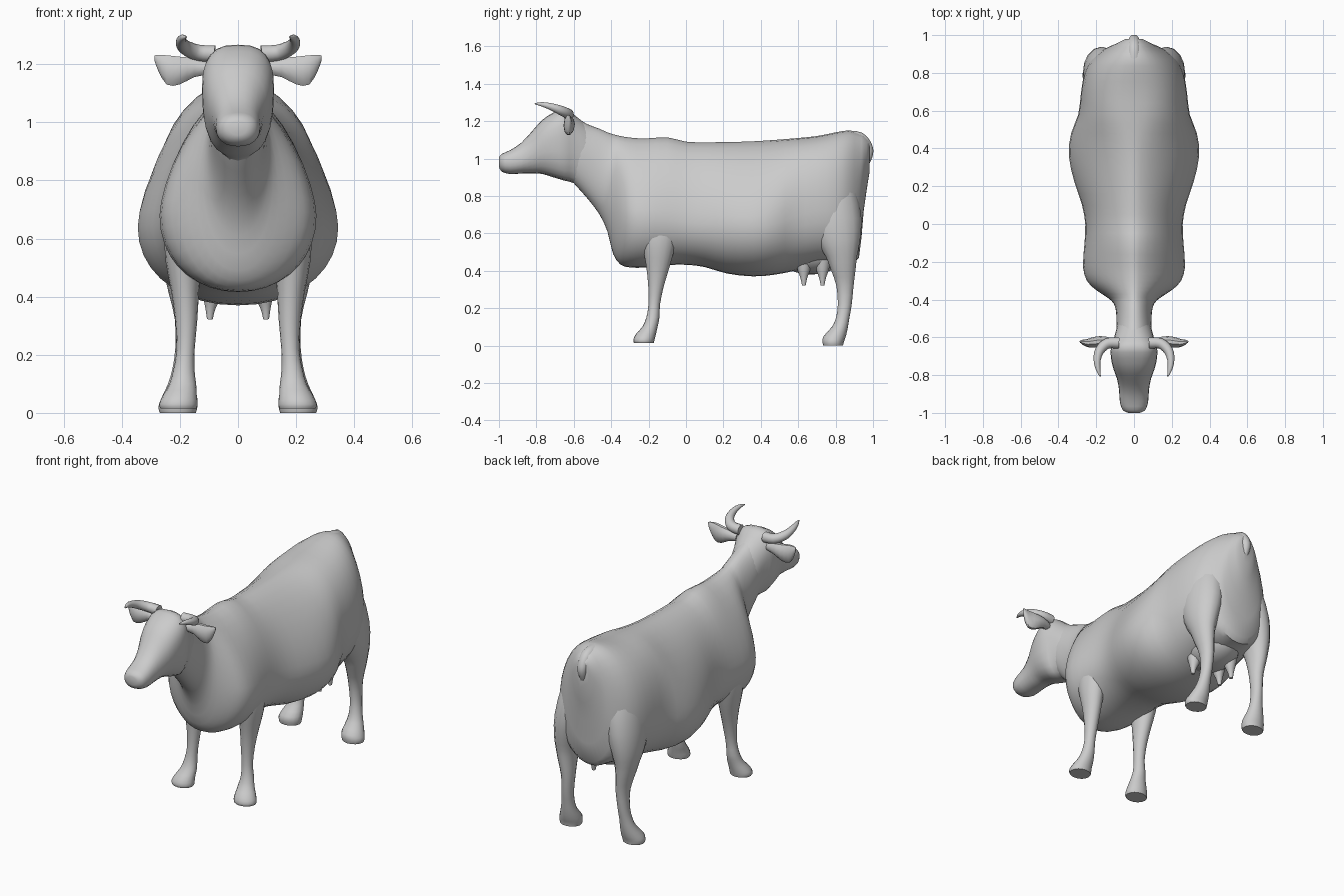
import bpy, bmesh, math
from mathutils import Vector


def finish(ob, mirror=False, angle=40):
    if mirror:
        ob.modifiers.new("mirror", 'MIRROR')
    bpy.ops.object.select_all(action='DESELECT')
    ob.select_set(True)
    bpy.context.view_layer.objects.active = ob
    bpy.ops.object.shade_smooth_by_angle(angle=math.radians(angle))


def spline(rows, k):
    # Catmull-Rom through the rows of section values
    out = []
    for i in range(len(rows) - 1):
        a, b, c, d = (rows[max(0, min(len(rows) - 1, j))] for j in range(i - 1, i + 3))
        for s in range(k):
            t = s / k
            out.append([0.5 * (2 * q + (r - p) * t + (2 * p - 5 * q + 4 * r - u) * t * t
                               + (3 * q - p - 3 * r + u) * t ** 3)
                        for p, q, r, u in zip(a, b, c, d)])
    return out + [list(rows[-1])]


def power(v, e):
    return math.copysign(abs(v) ** (2 / e), v)


# Section shapes: upright (along y), level (along z), side (along x)
def upright(r, c, s):
    y, low, mid, top, w, e = r
    if s < 0:
        e = max(e, 2.1)
    return (w * power(c, e), y, mid + (top - mid if s > 0 else mid - low) * power(s, e))


def level(r, c, s):
    z, x, y, rx, ry = r
    return (x + rx * c, y + ry * s, z)


def side(r, c, s):
    x, y, z, ry, rz = r
    return (x, y + ry * c, z + rz * s)


def loft(name, rows, shape, seg=16, k=2, mirror=False):
    bm = bmesh.new()
    rings = []
    for r in spline(rows, k):
        rings.append([bm.verts.new(shape(r, math.cos(2 * math.pi * i / seg),
                                         math.sin(2 * math.pi * i / seg))) for i in range(seg)])
    for a, b in zip(rings, rings[1:]):
        for i in range(seg):
            j = (i + 1) % seg
            bm.faces.new((a[i], a[j], b[j], b[i]))
    bm.faces.new(rings[0])
    bm.faces.new(rings[-1])
    bmesh.ops.recalc_face_normals(bm, faces=bm.faces)
    me = bpy.data.meshes.new(name)
    bm.to_mesh(me)
    bm.free()
    ob = bpy.data.objects.new(name, me)
    bpy.context.collection.objects.link(ob)
    finish(ob, mirror)
    return ob


def tube(name, pts, mirror=False):
    # Tapered tube along points (x, y, z, radius), rings square to the path
    path = spline(pts, 3)
    frames = []
    for i, p in enumerate(path):
        t = Vector(path[min(i + 1, len(path) - 1)][:3]) - Vector(path[max(i - 1, 0)][:3])
        up = Vector((0, 0, 1)) if abs(t.normalized().z) < 0.8 else Vector((1, 0, 0))
        if pts[0][0] == 0:
            up = Vector((1, 0, 0))
        u = t.cross(up).normalized()
        frames.append((Vector(p[:3]), u, t.cross(u).normalized(), p[3]))

    def ring(r, c, s):
        o, u, v, rad = frames[round(r[0])]
        return o + u * rad * c + v * rad * s
    return loft(name, [[i] for i in range(len(path))], ring, 14, 1, mirror)


# Torso and neck: y, bottom, widest height, top, half width, squareness of the top
loft("torso", [
    (-.64, .92, 1.05, 1.19, .07, 2), (-.60, .868, 1.05, 1.222, .092, 2),
    (-.53, .79, 1.01, 1.185, .092, 2), (-.465, .705, .94, 1.16, .095, 2),
    (-.42, .61, .85, 1.14, .108, 2), (-.39, .49, .75, 1.13, .14, 1.8),
    (-.35, .433, .7, 1.12, .20, 1.65), (-.30, .418, .69, 1.112, .25, 1.55),
    (-.22, .417, .68, 1.107, .27, 1.55), (-.1, .43, .67, 1.113, .262, 1.65),
    (0, .432, .66, 1.09, .258, 1.75), (.1, .42, .65, 1.087, .275, 1.7),
    (.22, .385, .645, 1.088, .315, 1.6), (.36, .37, .64, 1.092, .345, 1.6),
    (.48, .38, .65, 1.1, .333, 1.8), (.58, .40, .69, 1.108, .295, 2.2),
    (.7, .43, .72, 1.12, .28, 2.3), (.8, .44, .72, 1.14, .262, 2.2),
    (.87, .445, .72, 1.15, .225, 2.1), (.925, .47, .74, 1.135, .16, 2.1),
    (.95, .72, .93, 1.125, .105, 2), (.98, .92, 1.02, 1.095, .045, 2)], upright, 36)

# Head
loft("head", [
    (-1.0, .955, .98, 1.005, .03, 2), (-.985, .93, .98, 1.025, .06, 2.2),
    (-.94, .917, .98, 1.045, .075, 2.3), (-.88, .92, .99, 1.085, .079, 2.2),
    (-.82, .92, 1.03, 1.15, .09, 2.2), (-.77, .918, 1.08, 1.205, .108, 2.3),
    (-.71, .90, 1.11, 1.245, .122, 2.5), (-.65, .882, 1.12, 1.267, .122, 2.7),
    (-.60, .868, 1.1, 1.235, .105, 2.2), (-.54, .825, 1.05, 1.187, .089, 2),
    (-.48, .78, .98, 1.14, .07, 2)], upright, 24)

# Ears and horns
loft("ear", [
    (.10, -.63, 1.185, .02, .022), (.15, -.622, 1.188, .026, .034),
    (.2, -.625, 1.178, .03, .05), (.245, -.63, 1.18, .022, .053),
    (.275, -.625, 1.205, .012, .028), (.288, -.622, 1.222, .003, .008)], side, 10, 2, True)
tube("horn", [
    (.08, -.63, 1.235, .03), (.14, -.632, 1.24, .028), (.182, -.67, 1.258, .025),
    (.195, -.72, 1.277, .019), (.19, -.77, 1.29, .012), (.178, -.808, 1.293, .003)], True)

# Legs with hooves: z, x, y, half width, half depth
loft("front_leg", [
    (.74, .165, -.13, .06, .10), (.62, .183, -.14, .068, .105), (.52, .187, -.145, .062, .085),
    (.42, .182, -.15, .048, .062),
    (.32, .178, -.16, .038, .042), (.22, .18, -.17, .031, .031), (.15, .186, -.177, .036, .035),
    (.10, .19, -.193, .046, .041), (.06, .2, -.215, .058, .054), (.03, .205, -.225, .066, .057),
    (.015, .205, -.225, .062, .053)], level, 16, 2, True)
loft("hind_leg", [
    (.98, .11, .76, .07, .10), (.84, .14, .775, .10, .135), (.68, .168, .79, .10, .148),
    (.56, .188, .812, .08, .118), (.48, .194, .83, .06, .085), (.41, .19, .84, .048, .067),
    (.32, .18, .85, .037, .046), (.22, .184, .849, .032, .037), (.15, .19, .838, .036, .036),
    (.1, .195, .823, .046, .043), (.05, .202, .795, .062, .06),
    (.02, .207, .787, .067, .057), (0, .207, .787, .062, .053)], level, 16, 2, True)

# Udder and teats
bpy.ops.mesh.primitive_uv_sphere_add(segments=24, ring_count=14, radius=1, location=(0, .67, .5))
udder = bpy.context.object
udder.name = "udder"
udder.scale = (.15, .19, .12)
finish(udder)
for y in (.63, .73):
    tube("teat", [(.085, y, .45, .045), (.09, y, .40, .032), (.095, y, .36, .018),
                  (.097, y, .322, .010)], True)

# Tail stump
tube("tail", [
    (0, .86, 1.11, .04), (0, .93, 1.105, .035), (0, .97, 1.055, .03),
    (0, .972, 1.01, .024), (0, .955, .95, .012), (0, .935, .90, .006)])
